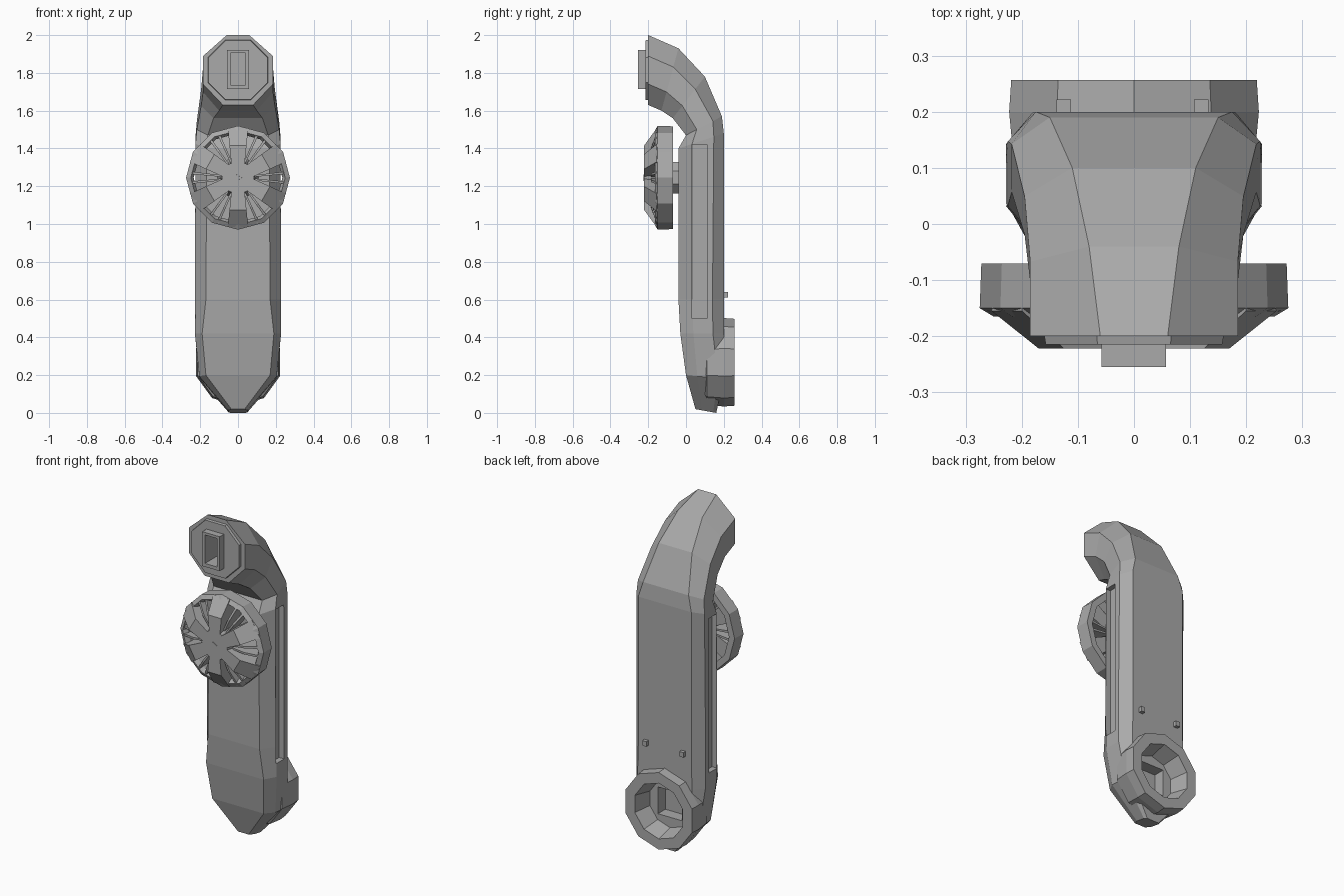
import bpy, bmesh
from math import sin, cos, pi, radians
from mathutils import Vector

if "Cube" in bpy.data.objects:
    bpy.data.objects.remove(bpy.data.objects["Cube"])

GREY = (0.40, 0.40, 0.40, 1)
grey = bpy.data.materials.new("mid grey")
grey.use_nodes = True
grey.diffuse_color = GREY
grey.node_tree.nodes["Principled BSDF"].inputs["Base Color"].default_value = GREY


def make(name, bm):
    bmesh.ops.remove_doubles(bm, verts=bm.verts, dist=1e-5)
    bmesh.ops.recalc_face_normals(bm, faces=bm.faces)
    mesh = bpy.data.meshes.new(name)
    bm.to_mesh(mesh)
    bm.free()
    mesh.materials.append(grey)
    ob = bpy.data.objects.new(name, mesh)
    bpy.context.scene.collection.objects.link(ob)
    return ob


def loft(name, rings, capped=True):
    """Skin a row of equal-sized point rings, capping both ends if wanted."""
    bm = bmesh.new()
    rows = [[bm.verts.new(p) for p in ring] for ring in rings]
    n = len(rows[0])
    for a, b in zip(rows, rows[1:]):
        for i in range(n):
            j = (i + 1) % n
            bm.faces.new((a[i], a[j], b[j], b[i]))
    if capped:
        bm.faces.new(rows[0])
        bm.faces.new(rows[-1])
    return make(name, bm)


def lathe(name, profile, zc, sides, phase=0.5, capped=True):
    """Turn (radius, y) points about a front-to-back axis at height zc."""
    turn = [2 * pi * (i + phase) / sides for i in range(sides)]
    return loft(name, [[(r * cos(a), y, zc + r * sin(a)) for a in turn]
                       for r, y in profile], capped)


def box(name, x, y, z):
    bm = bmesh.new()
    bmesh.ops.create_cube(bm, size=1)
    for v in bm.verts:
        v.co = Vector([(lo + hi) / 2 + c * (hi - lo)
                       for c, (lo, hi) in zip(v.co, (x, y, z))])
    return make(name, bm)


def cut(ob, cutters):
    """Subtract each cutter and bake the result."""
    for c in cutters:
        m = ob.modifiers.new("cut", 'BOOLEAN')
        m.operation, m.solver, m.object = 'DIFFERENCE', 'EXACT', c
    bpy.context.view_layer.update()
    deps = bpy.context.evaluated_depsgraph_get()
    mesh = bpy.data.meshes.new_from_object(ob.evaluated_get(deps))
    ob.modifiers.clear()
    ob.data = mesh


# Main body: (front y, z), (back y, z), half widths at side, front and back,
# and where the side edges sit between front and back
sections = [
    ((0.05, 0.02), (0.16, 0.00), 0.05, 0.035, 0.04, 0.3, 0.85),
    ((0.00, 0.20), (0.20, 0.18), 0.205, 0.17, 0.18, 0.3, 0.85),
    ((-0.03, 0.42), (0.20, 0.42), 0.228, 0.19, 0.18, 0.3, 0.75),
    ((-0.04, 0.60), (0.20, 0.60), 0.228, 0.17, 0.175, 0.3, 0.75),
    ((-0.04, 1.40), (0.20, 1.48), 0.225, 0.165, 0.175, 0.3, 0.78),
    ((0.00, 1.47), (0.19, 1.57), 0.218, 0.16, 0.15, 0.3, 0.75),
    ((-0.07, 1.56), (0.10, 1.78), 0.195, 0.13, 0.11, 0.3, 0.7),
    ((-0.13, 1.60), (-0.04, 1.93), 0.185, 0.10, 0.08, 0.3, 0.7),
    ((-0.20, 1.63), (-0.20, 2.00), 0.185, 0.08, 0.06, 0.3, 0.7),
]
rings = []
for front, back, w, wf, wb, t1, t2 in sections:
    f, b = Vector((0, *front)), Vector((0, *back))
    half = [(wf, f), (w, f.lerp(b, t1)), (w, f.lerp(b, t2)), (wb, b)]
    rings.append([(x, p.y, p.z) for x, p in half]
                 + [(-x, p.y, p.z) for x, p in reversed(half)])
body = loft("body", rings)

# Round back collar at the foot, and the faceplate on the head
FOOT_Z = 0.268
collar = lathe("foot_collar", [(0.18, 0.08), (0.225, 0.11), (0.234, 0.2), (0.23, 0.257)],
               FOOT_Z, 10)
faceplate = lathe("head_faceplate", [(0.175, -0.19), (0.17, -0.215)], 1.815, 8)
socket = box("head_socket", (-0.058, 0.057), (-0.255, -0.19), (1.715, 1.92))

# Openings: head slot, foot recess and side grooves
slot = box("slot_cutter", (-0.04, 0.04), (-0.4, -0.12), (1.735, 1.905))
recess = lathe("recess_cutter", [(0.14, 0.15), (0.165, 0.25), (0.19, 0.4)], FOOT_Z, 10)
port = box("port_cutter", (-0.08, 0.08), (0.08, 0.4), (0.19, 0.35))
grooves = [box("groove_cutter", (min(s * 0.195, s * 0.3), max(s * 0.195, s * 0.3)),
               (0.033, 0.11), (0.5, 1.42)) for s in (-1, 1)]
cut(body, [slot, recess, port] + grooves)
cut(collar, [recess, port])
cut(faceplate, [slot])
cut(socket, [slot])
for c in [slot, recess, port] + grooves:
    bpy.data.objects.remove(c)

# Small latch tabs on the back
for side, x in (("right", -0.125), ("left", 0.12)):
    box("latch_tab_" + side, (x - 0.013, x + 0.013), (0.19, 0.222), (0.61, 0.64))

# Control wheel: stem, open rim and hub
WHEEL_Z = 1.245
lathe("wheel_stem", [(0.09, -0.09), (0.09, 0.0)], WHEEL_Z, 8)
lathe("wheel_rim", [(0.235, -0.07), (0.272, -0.07), (0.275, -0.15),
                    (0.25, -0.165), (0.235, -0.14), (0.235, -0.07)],
      WHEEL_Z, 12, 0, capped=False)
lathe("wheel_hub", [(0.11, -0.08), (0.085, -0.222)], WHEEL_Z, 12, 0)
lathe("hub_mark", [(0.022, -0.215), (0.02, -0.226)], WHEEL_Z, 3, 0)


def spoke(name, angle, base, flare, top, back):
    outline = [(0.03, top), (0.17, top), (0.262, -0.155), (0.25, back), (0.03, back)]
    a = radians(angle)
    rows = []
    for s in (-1, 1):
        rows.append([(r * cos(a) - s * (base + flare * r) * sin(a), y,
                      WHEEL_Z + r * sin(a) + s * (base + flare * r) * cos(a))
                     for r, y in outline])
    loft(name, rows)


# Broad spokes with thin fins in the gaps
for k in range(6):
    mid = 30 + 60 * k
    spoke(f"wheel_spoke_{k + 1}", mid, 0.028, 0.1, -0.222, -0.1)
    for j, turn in enumerate((24, 36)):
        spoke(f"wheel_fin_{k + 1}_{j + 1}", mid + turn, 0.004, 0.01, -0.185, -0.08)
